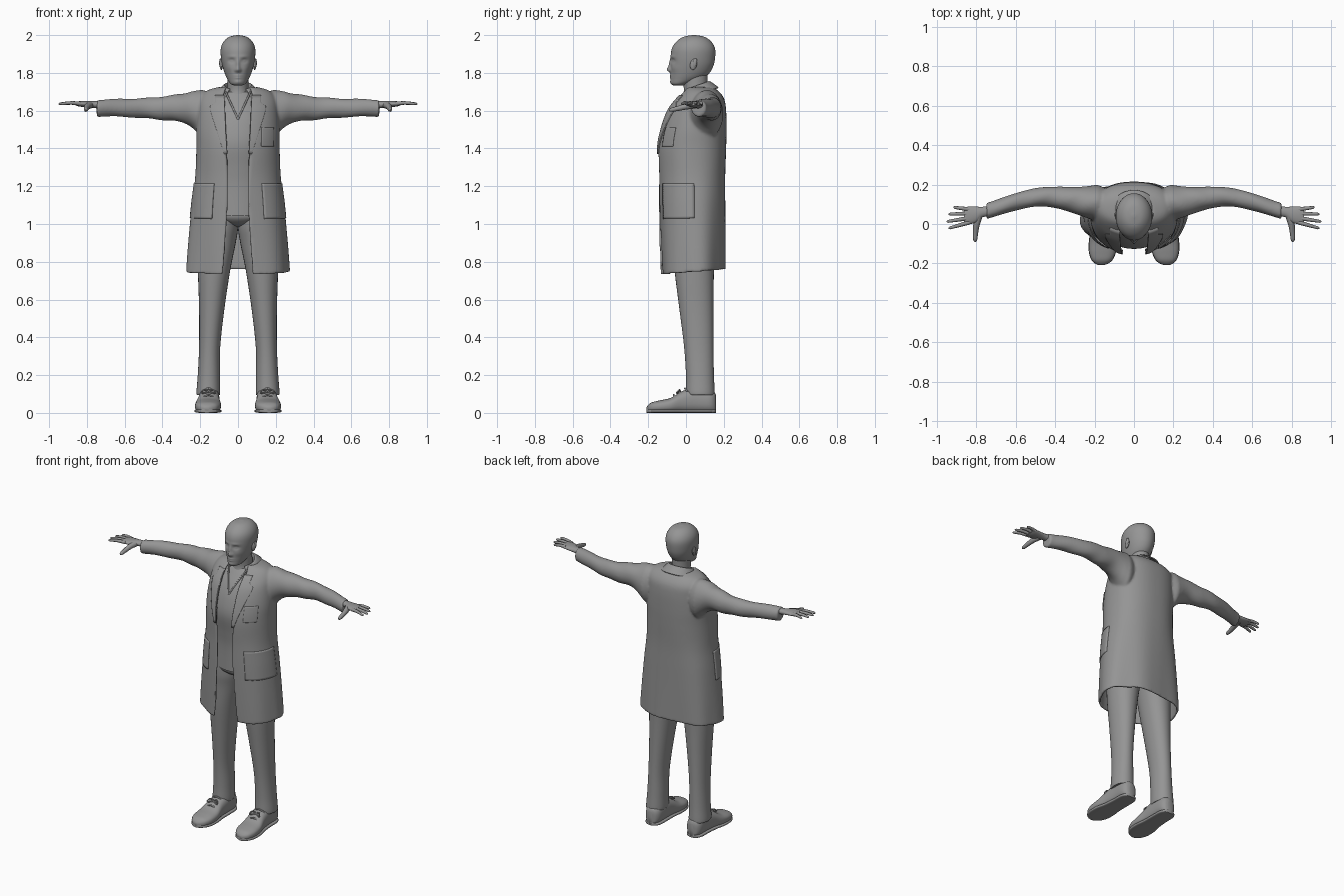
import bpy, bmesh, math
from mathutils import Vector

default_cube = bpy.data.objects.get("Cube")
if default_cube:
    bpy.data.objects.remove(default_cube)

SHADE = (0.3, 0.3, 0.3, 1)
grey = bpy.data.materials.new("plain grey")
grey.use_nodes = True
grey.diffuse_color = SHADE
grey.node_tree.nodes["Principled BSDF"].inputs["Base Color"].default_value = SHADE


def spline(rows, steps):
    """Smoothly interpolate a table of section rows."""
    result = []
    last = len(rows) - 1
    for i in range(last):
        a, b, c, d = (rows[max(0, min(last, k))] for k in (i - 1, i, i + 1, i + 2))
        for step in range(steps):
            f = step / steps
            result.append([q + f * (r - p) / 2 + f * f * (p - 2.5 * q + 2 * r - s / 2)
                           + f ** 3 * (1.5 * (q - r) + (s - p) / 2)
                           for p, q, r, s in zip(a, b, c, d)])
    return result + [list(rows[last])]


def section_point(row, t, power, axis):
    """Point on a rounded section: row is (station, centre, half width, low, high)."""
    s, centre, half, low, high = row[:5]
    ct, st = math.cos(t), math.sin(t)
    u = centre + half * math.copysign(abs(ct) ** power, ct)
    v = (low + high) / 2 + (high - low) / 2 * math.copysign(abs(st) ** power, st)
    return Vector({"x": (s, u, v), "y": (u, s, v), "z": (u, v, s)}[axis])


def select_only(*objects):
    bpy.ops.object.select_all(action="DESELECT")
    for obj in objects:
        obj.select_set(True)
    bpy.context.view_layer.objects.active = objects[0]


def finish(obj, mirror=False, thick=0):
    obj.data.materials.append(grey)
    if thick:
        solid = obj.modifiers.new("thickness", "SOLIDIFY")
        solid.thickness, solid.offset = thick, 0
    if mirror:
        obj.modifiers.new("mirror", "MIRROR").use_mirror_merge = False
    if obj.type == "MESH":
        select_only(obj)
        bpy.ops.object.shade_smooth_by_angle(angle=math.radians(50))
    return obj


def skin(name, grid, closed, mirror=False, thick=0):
    """Make a surface from rows of points."""
    bm = bmesh.new()
    rows = [[bm.verts.new(p) for p in row] for row in grid]
    n = len(rows[0])
    for a, b in zip(rows, rows[1:]):
        for i in range(n if closed else n - 1):
            j = (i + 1) % n
            bm.faces.new((a[i], a[j], b[j], b[i]))
    if closed:
        bm.faces.new(rows[0])
        bm.faces.new(rows[-1])
    bmesh.ops.recalc_face_normals(bm, faces=bm.faces)
    mesh = bpy.data.meshes.new(name)
    bm.to_mesh(mesh)
    bm.free()
    obj = bpy.data.objects.new(name, mesh)
    bpy.context.collection.objects.link(obj)
    return finish(obj, mirror, thick)


def loft(name, rows, axis="z", power=1, count=32, steps=5, warp=lambda v: v, mirror=False):
    grid = [[warp(section_point(r, math.tau * i / count, power, axis)) for i in range(count)]
            for r in spline(rows, steps)]
    return skin(name, grid, True, mirror)


def tube(name, points, radius, tip=1):
    curve = bpy.data.curves.new(name, "CURVE")
    curve.dimensions = "3D"
    curve.bevel_depth, curve.bevel_resolution, curve.use_fill_caps = radius, 3, True
    path = curve.splines.new("POLY")
    smooth = spline(points, 5)
    path.points.add(len(smooth) - 1)
    for i, (p, co) in enumerate(zip(path.points, smooth)):
        f = i / (len(smooth) - 1)
        p.co = (*co, 1)
        p.radius = 1 + (tip - 1) * f
        if tip < 1 and f > 0.85:
            p.radius *= math.sqrt(max(0.1, 1 - ((f - 0.85) / 0.16) ** 2))
    obj = bpy.data.objects.new(name, curve)
    bpy.context.collection.objects.link(obj)
    finish(obj, True)


def ball(name, location, scale, tilt):
    bpy.ops.mesh.primitive_uv_sphere_add(segments=24, ring_count=14, location=location)
    obj = bpy.context.object
    obj.name, obj.scale, obj.rotation_euler = name, scale, (tilt, 0, 0)
    finish(obj)


# Head, with facial relief: (x, z, width, height, outward push)
RELIEF = [(0, 1.818, .012, .015, .017), (0, 1.845, .009, .026, .009), (.012, 1.814, .008, .009, .005),
          (.034, 1.864, .016, .011, -.011), (.034, 1.863, .010, .006, .006), (.03, 1.886, .025, .008, .003),
          (0, 1.786, .02, .005, .004), (0, 1.774, .018, .006, .004), (0, 1.752, .02, .01, .004),
          (.046, 1.825, .02, .02, .004)]


def face(v):
    if v.y < 0:
        for x, z, w, h, push in RELIEF:
            v.y -= push * math.exp(-((abs(v.x) - x) / w) ** 2 - ((v.z - z) / h) ** 2)
    return v


loft("head", [(1.733, 0, .02, -.065, -.01), (1.743, 0, .04, -.078, .02), (1.77, 0, .058, -.081, .09),
              (1.80, 0, .071, -.081, .125), (1.84, 0, .083, -.081, .146), (1.88, 0, .09, -.081, .154),
              (1.92, 0, .092, -.077, .155), (1.95, 0, .085, -.064, .145), (1.975, 0, .068, -.04, .124),
              (1.992, 0, .043, -.01, .094), (2.0, 0, .008, .033, .05)], count=128, steps=8, warp=face)
loft("neck", [(1.64, 0, .075, -.03, .13), (1.70, 0, .058, -.012, .115), (1.75, 0, .055, -.015, .113),
              (1.80, 0, .055, -.02, .115)])
for side, label in ((1, "left"), (-1, "right")):
    ball(label + "_ear", (side * .088, .04, 1.845), (.009, .018, .03), -.2)
    ball(label + "_ear_rim", (side * .093, .047, 1.853), (.007, .011, .025), -.2)

# Shirt with a V neckline
loft("shirt", [(1.045, 0, .168, -.1, .15), (1.2, 0, .16, -.1, .15), (1.3, 0, .165, -.11, .155),
               (1.42, 0, .172, -.126, .16), (1.52, 0, .172, -.108, .17), (1.6, 0, .16, -.075, .17),
               (1.66, 0, .13, -.035, .16), (1.70, 0, .08, -.005, .13)], power=.95, count=48)
tube("neckline", [(.066, .0, 1.70), (.032, -.058, 1.625), (0, -.095, 1.555)], .005)

# Trousers
loft("trouser_seat", [(.985, 0, .04, -.01, .12), (1.0, 0, .1, -.055, .155), (1.03, 0, .16, -.088, .158),
                      (1.07, 0, .165, -.094, .152)], power=.95)
loft("trouser_leg", [(1.06, .085, .08, -.08, .15), (.98, .096, .096, -.078, .158), (.9, .112, .1, -.07, .156),
                     (.75, .127, .085, -.06, .148), (.55, .139, .067, -.035, .145), (.35, .15, .056, -.01, .145),
                     (.2, .154, .059, .0, .148), (.11, .157, .063, .0, .152), (.095, .157, .06, .005, .15)],
     power=.95, mirror=True)

# Shoes
SHOE = [(-.208, .165, .012, .012, .03), (-.2, .164, .032, .006, .042), (-.18, .162, .053, .002, .056),
        (-.14, .16, .067, .0, .066), (-.08, .158, .068, .0, .08), (-.02, .155, .058, .0, .115),
        (.05, .152, .054, .0, .135), (.12, .152, .052, .0, .125), (.15, .152, .038, .0, .11),
        (.16, .152, .018, .005, .09)]
loft("shoe", SHOE, "y", power=.8, mirror=True)
loft("sole", [(y, c, r + .002, 0, .02) for y, c, r, low, high in SHOE], "y", power=.5, mirror=True)
for i in range(3):
    y, z = -.065 + .03 * i, .09 + .017 * i
    tube("lace_" + str(i), [(.12, y + .012, z - .012), (.156, y, z + .005), (.192, y + .012, z - .012)], .005)
for dx in (-1, 1):
    tube("lace_bow", [(.156, -.03, .112), (.156 + dx * .025, -.035, .122),
                      (.156 + dx * .035, -.05, .105), (.156, -.035, .11)], .004)

# Coat body, open down the front; last column is half the opening
COAT = spline([(.742, 0, .266, -.13, .2, .08), (.9, 0, .255, -.135, .2, .066), (1.1, 0, .237, -.14, .2, .055),
               (1.25, 0, .219, -.142, .2, .055), (1.4, 0, .213, -.147, .205, .06), (1.5, 0, .213, -.13, .207, .066),
               (1.6, 0, .205, -.095, .205, .07), (1.66, 0, .195, -.05, .195, .072),
               (1.70, 0, .16, -.015, .165, .07), (1.72, 0, .09, .0, .13, .06)], 8)


def edge_angle(row, x):
    return -math.pi / 2 + math.asin(x / row[2])


def coat_point(row, t, lift=0):
    z, c, r, low, high = row[:5]
    drape = max(0, (1.3 - z) / .55)
    lift += .006 * drape * math.sin(6 * t)
    power = 1 if math.sin(t) < 0 else .85
    v = section_point((z, c, r + lift, low - lift, high + lift), t, power, "z")
    v.z += .08 * v.y * min(1, drape ** 2)
    return v


def coat_patch(name, z0, z1, limits, lift, mirror, columns=16):
    """Sheet lying on the coat; limits gives the angle span for a section."""
    grid = []
    for k in range(17):
        z = z0 + (z1 - z0) * k / 16
        i = max(j for j in range(len(COAT) - 1) if COAT[j][0] <= z)
        f = (z - COAT[i][0]) / (COAT[i + 1][0] - COAT[i][0])
        row = [a + (b - a) * f for a, b in zip(COAT[i], COAT[i + 1])]
        a, b = limits(row)
        grid.append([coat_point(row, a + (b - a) * i / columns, lift) for i in range(columns + 1)])
    skin(name, grid, False, mirror, .009)


coat_grid = []
for row in COAT:
    start = edge_angle(row, row[5])
    sweep = math.pi - 2 * start
    coat_grid.append([coat_point(row, start + sweep * i / 96) for i in range(97)])
coat = skin("coat", coat_grid, False, thick=.015)


# Sleeves with soft creases, blended into the coat at the shoulder
def crease(v):
    v.z += .002 * math.sin(v.x * 45 + v.y * 40)
    return v


sleeve = loft("sleeve", [(.12, .10, .07, 1.47, 1.69), (.18, .106, .09, 1.45, 1.708), (.21, .108, .087, 1.475, 1.706),
                         (.25, .112, .078, 1.515, 1.70), (.3, .12, .068, 1.54, 1.69), (.4, .135, .054, 1.55, 1.675),
                         (.5, .135, .047, 1.56, 1.667), (.62, .106, .044, 1.567, 1.663),
                         (.72, .074, .041, 1.569, 1.659), (.748, .066, .042, 1.567, 1.659)],
              "x", count=40, steps=8, warp=crease, mirror=True)
select_only(coat, sleeve)
bpy.ops.object.convert(target="MESH")
bpy.ops.object.join()
remesh = coat.modifiers.new("blend", "REMESH")
remesh.mode, remesh.voxel_size, remesh.use_smooth_shade = "VOXEL", .007, True
relax = coat.modifiers.new("relax", "SMOOTH")
relax.factor, relax.iterations = .5, 8

# Pockets and lapels
span = lambda a, b: lambda row: (math.radians(a), math.radians(b))
coat_patch("side_pocket", 1.03, 1.215, span(-57, 3), .007, True)
coat_patch("chest_pocket", 1.41, 1.51, span(-56, -32), .007, False)


def lapel_span(row):
    widen = min(1, (row[0] - 1.36) / .24)
    notch = .025 if row[0] > 1.625 else 0
    return edge_angle(row, row[5] - .004), edge_angle(row, row[5] + .008 + .06 * widen - notch)


coat_patch("lapel", 1.37, 1.68, lapel_span, .009, True)

# Collar folded over, dropping towards the front
collar_grid = []
for row in spline([(1.70, 0, .068, -.01, .122), (1.742, 0, .071, -.005, .12), (1.744, 0, .079, -.01, .128),
                   (1.70, 0, .115, -.035, .17)], 6):
    arc = [section_point(row, math.radians(-52 + 284 * i / 48), 1, "z") for i in range(49)]
    for v in arc:
        v.z += .35 * (v.y - .11)
    collar_grid.append(arc)
skin("collar", collar_grid, False, thick=.008)

# Hands with spread fingers
loft("palm", [(.73, .066, .026, 1.61, 1.65), (.77, .06, .027, 1.615, 1.65), (.8, .048, .04, 1.617, 1.651),
              (.84, .043, .045, 1.622, 1.650), (.86, .042, .041, 1.628, 1.647)], "x", mirror=True)
for finger, y0, x1, y1 in (("index", .008, .94, -.022), ("middle", .03, .95, .012),
                           ("ring", .053, .94, .05), ("little", .074, .915, .085)):
    tube(finger + "_finger", [(.835, y0, 1.637), ((.835 + x1) / 2, (y0 + y1) / 2, 1.641), (x1, y1, 1.635)],
         .0115, .6)
tube("thumb", [(.785, .045, 1.63), (.797, .0, 1.622), (.803, -.045, 1.611), (.805, -.09, 1.602)], .02, .5)
